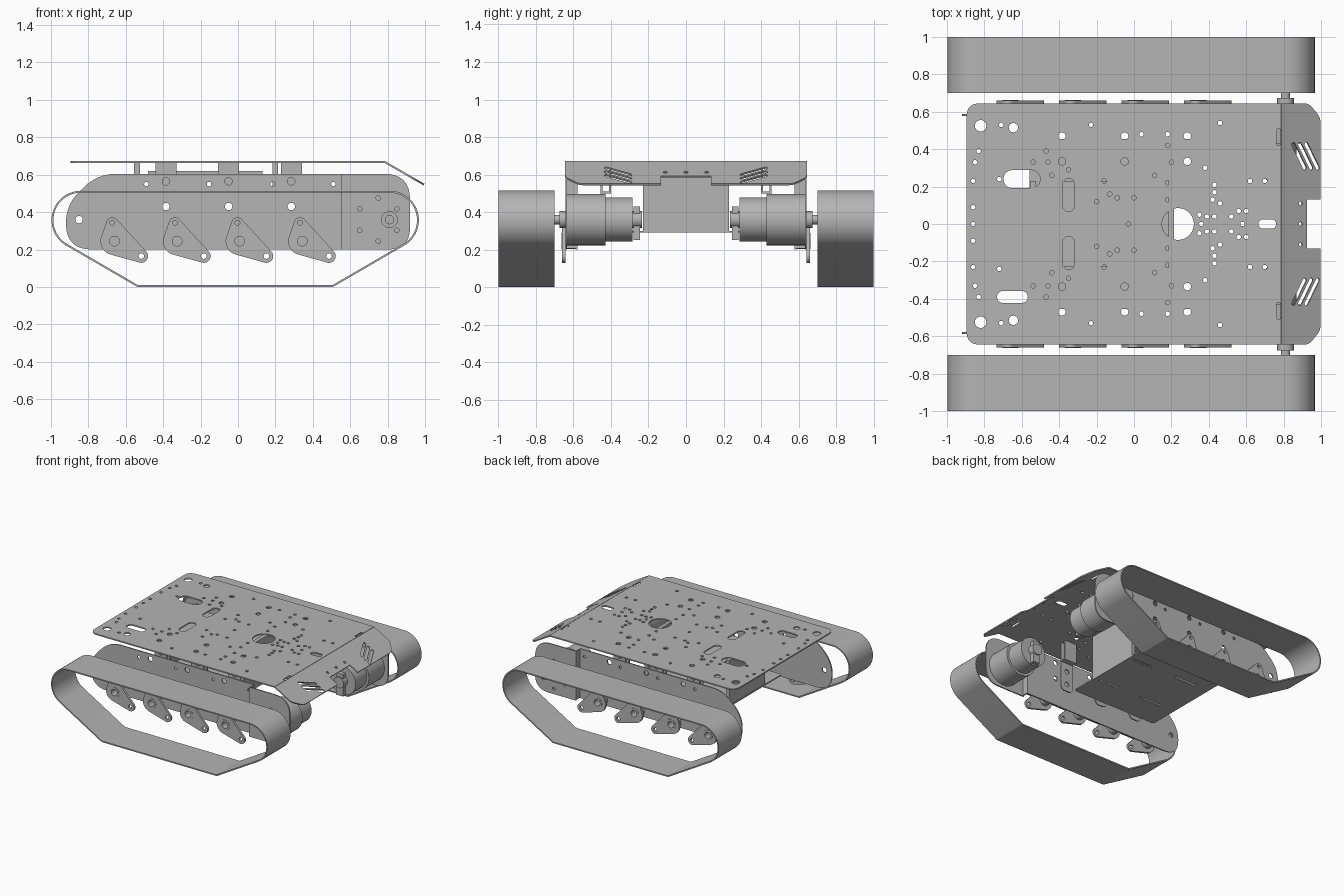
import bpy, bmesh
from math import pi, sin, cos, radians
from mathutils import Matrix, Vector
from mathutils.geometry import convex_hull_2d

old = bpy.data.objects.get("Cube")
if old:
    bpy.data.objects.remove(old)

GREY = (0.46, 0.46, 0.46, 1)
metal = bpy.data.materials.new("plain grey metal")
metal.use_nodes = True
metal.diffuse_color = GREY
metal.node_tree.nodes["Principled BSDF"].inputs["Base Color"].default_value = GREY


# ---------- helpers ----------
def finish(name, bm):
    bmesh.ops.remove_doubles(bm, verts=bm.verts, dist=1e-5)
    bmesh.ops.recalc_face_normals(bm, faces=bm.faces)
    mesh = bpy.data.meshes.new(name)
    bm.to_mesh(mesh)
    bm.free()
    mesh.materials.append(metal)
    obj = bpy.data.objects.new(name, mesh)
    bpy.context.collection.objects.link(obj)
    bpy.ops.object.select_all(action='DESELECT')
    obj.select_set(True)
    bpy.context.view_layer.objects.active = obj
    bpy.ops.object.shade_smooth_by_angle(angle=radians(32))
    return obj


def plate(name, loops, thick, matrix):
    """Flat sheet: the first loop is the outline, the others are holes."""
    curve = bpy.data.curves.new(name + "_profile", 'CURVE')
    curve.dimensions = '2D'
    curve.fill_mode = 'BOTH'
    curve.extrude = thick / 2
    for loop in loops:
        spline = curve.splines.new('POLY')
        spline.points.add(len(loop) - 1)
        for point, (u, v) in zip(spline.points, loop):
            point.co = (u, v, 0, 1)
        spline.use_cyclic_u = True
    temp = bpy.data.objects.new(name + "_profile", curve)
    bpy.context.collection.objects.link(temp)
    graph = bpy.context.evaluated_depsgraph_get()
    mesh = bpy.data.meshes.new_from_object(temp.evaluated_get(graph))
    bm = bmesh.new()
    bm.from_mesh(mesh)
    bpy.data.objects.remove(temp)
    bpy.data.meshes.remove(mesh)
    bm.transform(matrix)
    return finish(name, bm)


def circle(u, v, r, n=16):
    return [(u + r * cos(2 * pi * i / n), v + r * sin(2 * pi * i / n)) for i in range(n)]


def hull(*circles):
    points = [Vector(p) for c in circles for p in circle(*c, 64)]
    return [tuple(points[i]) for i in convex_hull_2d(points)]


def slot(a, b, r):
    return hull((*a, r), (*b, r))


def rounded(corners, steps=8):
    """Polygon of (u, v, cut) corners, each blended over its cut length."""
    loop = []
    for i, (u, v, cut) in enumerate(corners):
        p = Vector((u, v))
        if not cut:
            loop.append((u, v))
            continue
        a = p + (Vector(corners[i - 1][:2]) - p).normalized() * cut
        b = p + (Vector(corners[(i + 1) % len(corners)][:2]) - p).normalized() * cut
        for k in range(steps + 1):
            t = k / steps
            loop.append(tuple(a * (1 - t) ** 2 + p * 2 * t * (1 - t) + b * t * t))
    return loop


def upright(y):
    return Matrix.Translation((0, y, 0)) @ Matrix.Rotation(pi / 2, 4, 'X')


def box(name, lo, hi):
    lo, hi = Vector(lo), Vector(hi)
    bm = bmesh.new()
    bmesh.ops.create_cube(bm, size=1)
    size = hi - lo
    bm.transform(Matrix.Translation((lo + hi) / 2) @ Matrix.Diagonal((*[abs(s) for s in size], 1)))
    return finish(name, bm)


def cylinder(name, x, z, r, y0, y1):
    bm = bmesh.new()
    bmesh.ops.create_cone(bm, cap_ends=True, segments=40, radius1=r, radius2=r, depth=abs(y1 - y0))
    bm.transform(Matrix.Translation((x, 0, z)) @ upright((y0 + y1) / 2))
    return finish(name, bm)


# ---------- top deck ----------
SHEET = 0.01
DECK_Z = 0.668
small = [(-.71, .53), (-.23, .53), (.46, .54), (.04, .48), (.18, .48), (-.83, .39), (-.85, .33),
         (-.86, .23), (-.86, .09), (-.86, 0), (-.72, .24), (-.54, .33), (-.47, .39), (-.46, .33),
         (-.44, .26), (-.35, .29), (-.16, .23), (.11, .26), (.2, .33), (.18, .42), (.18, .22),
         (.18, .13), (-.2, .12), (-.13, .16), (-.09, .14), (0, .14), (-.03, 0), (.38, .3),
         (.62, .23), (.7, .23), (.43, .21), (.43, .17), (.46, .11), (.42, .13), (.39, .04),
         (.43, .04), (.35, .05), (.36, 0), (.52, .04), (.56, .07), (.6, .07), (.58, 0)]
large = [(-.82, .525, .031), (-.645, .515, .025)]
large += [(x, y, .02) for x in (-.385, -.05, .285) for y in (.335, .47)]
holes = []
for x, y, r in large + [(x, y, .012) for x, y in small]:
    for side in ((1, -1) if y else (1,)):
        holes.append(circle(x, side * y, r))
holes += [circle(.235, 0, .085, 40), slot((-.65, .24), (-.55, .24), .048),
          slot((-.7, -.39), (-.6, -.39), .032), slot((.69, 0), (.735, 0), .025)]
for side in (1, -1):
    holes.append(slot((-.35, side * .1), (-.35, side * .21), .033))
    holes.append(slot((.772, side * .43), (.772, side * .5), .01))
deck = rounded([(-.895, -.645, .07), (.785, -.645, 0), (.785, .645, 0), (-.895, .645, .07)])
plate("top_deck", [deck] + holes, SHEET, Matrix.Translation((0, 0, DECK_Z)))

# Sloped lip with a centre notch and slanted vents
half = [(0, .645, 0), (.17, .645, .03), (.242, .57, .03), (.242, .132, 0), (.16, .132, 0)]
lip = [(u, -v, c) for u, v, c in half] + half[::-1]
vents = [circle(.12, y, .011) for y in (-.11, 0, .11)]
for side in (1, -1):
    for i in range(3):
        u = .075 + i * .04
        vents.append(slot((u, side * .425), (u + .07, side * .3), .011))
plate("sloped_lip", [rounded(lip)] + vents, SHEET,
      Matrix.Translation((.785, 0, DECK_Z)) @ Matrix.Rotation(radians(30), 4, 'Y'))

# ---------- central tray ----------
floor = rounded([(-.56, -.44, .02), (.215, -.44, .02), (.215, .44, .02), (-.56, .44, .02)])
floor_slots = [slot((x - .09, y), (x + .09, y), .01) for x in (-.33, .08) for y in (-.2, .2)]
plate("tray_floor", [floor] + floor_slots, SHEET, Matrix.Translation((0, 0, .295)))
for name, x in (("tray_rear_wall", -.54), ("tray_front_wall", .2)):
    box(name, (x - .015, -.23, .3), (x + .015, .23, DECK_Z))
box("tray_lid", (-.48, -.23, .605), (.13, .23, .62))

# ---------- parts on both sides ----------
AXLE_X, MOTOR_X, HUB_Z = .81, .75, .36
for side, label in ((1, "left"), (-1, "right")):
    # Track belt
    belt = [hull((-.84, .357, .157 - t), (AXLE_X, .357, .157 - t),
                 (-.53, .03, .03 - t), (.5, .03, .03 - t)) for t in (0, SHEET)]
    plate(label + "_track", belt, .3, upright(side * .85))

    # Side plate
    outline = rounded([(-.92, .2, .14), (-.92, .44, .1), (-.75, .605, .1), (.555, .605, 0), (.555, .2, 0)])
    marks = [circle(x, .55, .012) for x in (-.49, -.155, .185, .51)]
    marks += [circle(x, z, .02) for x in (-.385, -.05, .285) for z in (.43, .565)]
    marks.append(circle(-.85, HUB_Z, .02))
    plate(label + "_side_plate", [outline] + marks, SHEET, upright(side * .583))

    # Motor mount with its joining flange
    outline = rounded([(.55, .2, 0), (.92, .2, .12), (.92, .605, .14), (.55, .605, 0)])
    marks = [circle(MOTOR_X + .115 * cos(a), HUB_Z + .115 * sin(a), .012)
             for a in (radians(30 + 60 * i) for i in range(6))]
    plate(label + "_motor_plate", [outline] + marks, SHEET, upright(side * .638))
    box(label + "_mount_flange", (.55, side * .58, .205), (.56, side * .64, .6))

    # Motor, stepped down towards the middle
    cylinder(label + "_gearbox", MOTOR_X, HUB_Z, .137, side * .634, side * .43)
    cylinder(label + "_motor_can", MOTOR_X, HUB_Z, .118, side * .43, side * .285)
    cylinder(label + "_motor_tail", MOTOR_X, HUB_Z, .045, side * .285, side * .235)
    box(label + "_terminal", (MOTOR_X - .03, side * .245, .25), (MOTOR_X + .03, side * .28, .43))
    cylinder(label + "_axle_boss", AXLE_X, HUB_Z, .045, side * .63, side * .675)
    cylinder(label + "_axle", AXLE_X, HUB_Z, .025, side * .67, side * .71)

    # Straps that hang the tray from the deck
    for i, x in enumerate((-.385, -.05, .285)):
        strap = rounded([(x - .056, .26, .04), (x + .056, .26, .04), (x + .056, .665, 0), (x - .056, .665, 0)])
        plate(f"{label}_strap_{i + 1}", [strap, circle(x, .32, .02), circle(x, .43, .02), circle(x, .565, .02)],
              SHEET, upright(side * .45))
        box(f"{label}_strap_bracket_{i + 1}", (x - .056, side * .4, .51), (x + .056, side * .41, .665))
        box(f"{label}_strap_tie_{i + 1}", (x - .056, side * .4, .5), (x + .056, side * .45, .51))

    # Suspension links with hollow hubs
    for i in range(4):
        x, z = -.66 + i * .3345, .245
        shape = hull((x, z, .075), (x - .012, z + .095, .032), (x + .143, z - .08, .036))
        bores = [circle(x, z, .03, 24), circle(x - .012, z + .098, .013), circle(x + .143, z - .08, .015)]
        plate(f"{label}_link_{i + 1}", [shape] + bores, .018, upright(side * .652))
        plate(f"{label}_link_hub_{i + 1}", [circle(x, z, .043, 32), circle(x, z, .026, 24)],
              .08, upright(side * .624))
